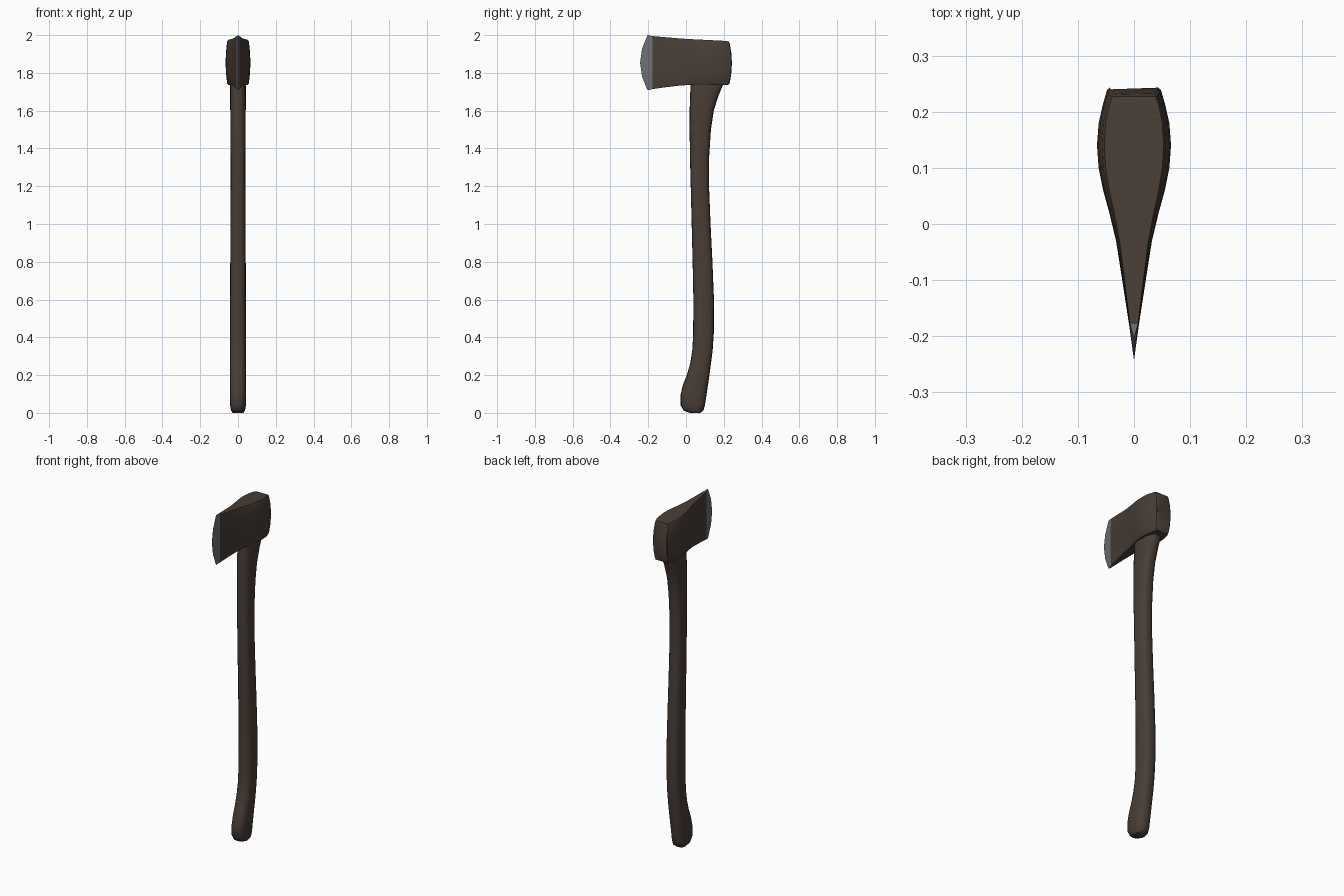
import bpy
import bmesh
from math import cos, sin, pi, copysign

default = bpy.data.objects.get("Cube")
if default:
    bpy.data.objects.remove(default, do_unlink=True)


def make_material(name, colour):
    mat = bpy.data.materials.new(name)
    mat.use_nodes = True
    mat.diffuse_color = colour
    mat.node_tree.nodes["Principled BSDF"].inputs["Base Color"].default_value = colour
    return mat


brown = make_material("dark brown", (0.066, 0.047, 0.037, 1))
steel = make_material("bare steel", (0.16, 0.155, 0.17, 1))


def loft(name, rings, materials, smooth_angle):
    """Skin a list of equal closed rings and cap both ends."""
    bm = bmesh.new()
    loops = [[bm.verts.new(p) for p in ring] for ring in rings]
    count = len(loops[0])
    for band, (a, b) in enumerate(zip(loops, loops[1:])):
        for i in range(count):
            j = (i + 1) % count
            face = bm.faces.new((a[i], a[j], b[j], b[i]))
            # the first band takes the last material
            face.material_index = len(materials) - 1 if band == 0 else 0
    bm.faces.new(loops[0])
    bm.faces.new(loops[-1])
    bmesh.ops.remove_doubles(bm, verts=bm.verts[:], dist=0.0004)
    bmesh.ops.dissolve_degenerate(bm, edges=bm.edges[:], dist=0.0001)
    bmesh.ops.recalc_face_normals(bm, faces=bm.faces[:])
    mesh = bpy.data.meshes.new(name)
    bm.to_mesh(mesh)
    bm.free()
    obj = bpy.data.objects.new(name, mesh)
    bpy.context.collection.objects.link(obj)
    for mat in materials:
        mesh.materials.append(mat)
    bpy.ops.object.select_all(action='DESELECT')
    obj.select_set(True)
    bpy.context.view_layer.objects.active = obj
    bpy.ops.object.shade_smooth_by_angle(angle=smooth_angle)
    return obj


def rounded(value, power=0.76):
    return copysign(abs(value) ** power, value)


# Handle sections: height, front y, back y, half width
sections = [
    (0.0, 0.02, 0.075, 0.028), (0.012, -0.012, 0.092, 0.037),
    (0.04, -0.028, 0.1, 0.042), (0.1, -0.028, 0.109, 0.043),
    (0.15, -0.016, 0.117, 0.043), (0.2, 0.004, 0.124, 0.043),
    (0.26, 0.022, 0.132, 0.043), (0.33, 0.033, 0.141, 0.042),
    (0.42, 0.038, 0.147, 0.042), (0.6, 0.039, 0.148, 0.042),
    (0.8, 0.035, 0.14, 0.041), (1, 0.03, 0.13, 0.04),
    (1.2, 0.025, 0.122, 0.039), (1.35, 0.021, 0.122, 0.039),
    (1.5, 0.019, 0.132, 0.04), (1.6, 0.019, 0.147, 0.041),
    (1.68, 0.022, 0.172, 0.042), (1.75, 0.024, 0.202, 0.042),
    (1.85, 0.026, 0.21, 0.042),
]
sides = 20
handle_rings = []
for z, front, back, half in sections:
    middle, depth = (front + back) / 2, (back - front) / 2
    angles = [2 * pi * i / sides for i in range(sides)]
    handle_rings.append([(half * rounded(cos(a)), middle + depth * rounded(sin(a)), z)
                         for a in angles])
loft("handle", handle_rings, [brown], 0.7)

# Head stations from cutting edge to poll: y, bow, half width, bottom, top
stations = [
    (-0.243, 0.04, 0, 1.708, 2.0), (-0.178, 0, 0.009, 1.714, 1.995),
    (-0.1, 0, 0.021, 1.725, 1.988), (-0.03, 0, 0.032, 1.733, 1.982),
    (0.02, 0, 0.044, 1.736, 1.979), (0.06, 0, 0.055, 1.737, 1.977),
    (0.1, 0, 0.063, 1.737, 1.975), (0.14, 0, 0.066, 1.736, 1.973),
    (0.18, 0, 0.063, 1.735, 1.971), (0.215, -0.004, 0.055, 1.735, 1.969),
    (0.239, -0.012, 0.048, 1.738, 1.966), (0.243, -0.012, 0.043, 1.745, 1.958),
]
# Right side outline of the head: height share, width share
outline = [(0, 0.78), (0.035, 0.87), (0.25, 0.96), (0.5, 1),
           (0.75, 0.96), (0.965, 0.87), (1, 0.8)]
head_rings = []
for y, bow, half, low, high in stations:
    right = [(half * w, y + bow * (2 * t - 1) ** 2, low + (high - low) * t)
             for t, w in outline]
    left = [(-px, py, pz) for px, py, pz in reversed(right)]
    head_rings.append(right + left)
loft("axe_head", head_rings, [brown, steel], 0.5)
